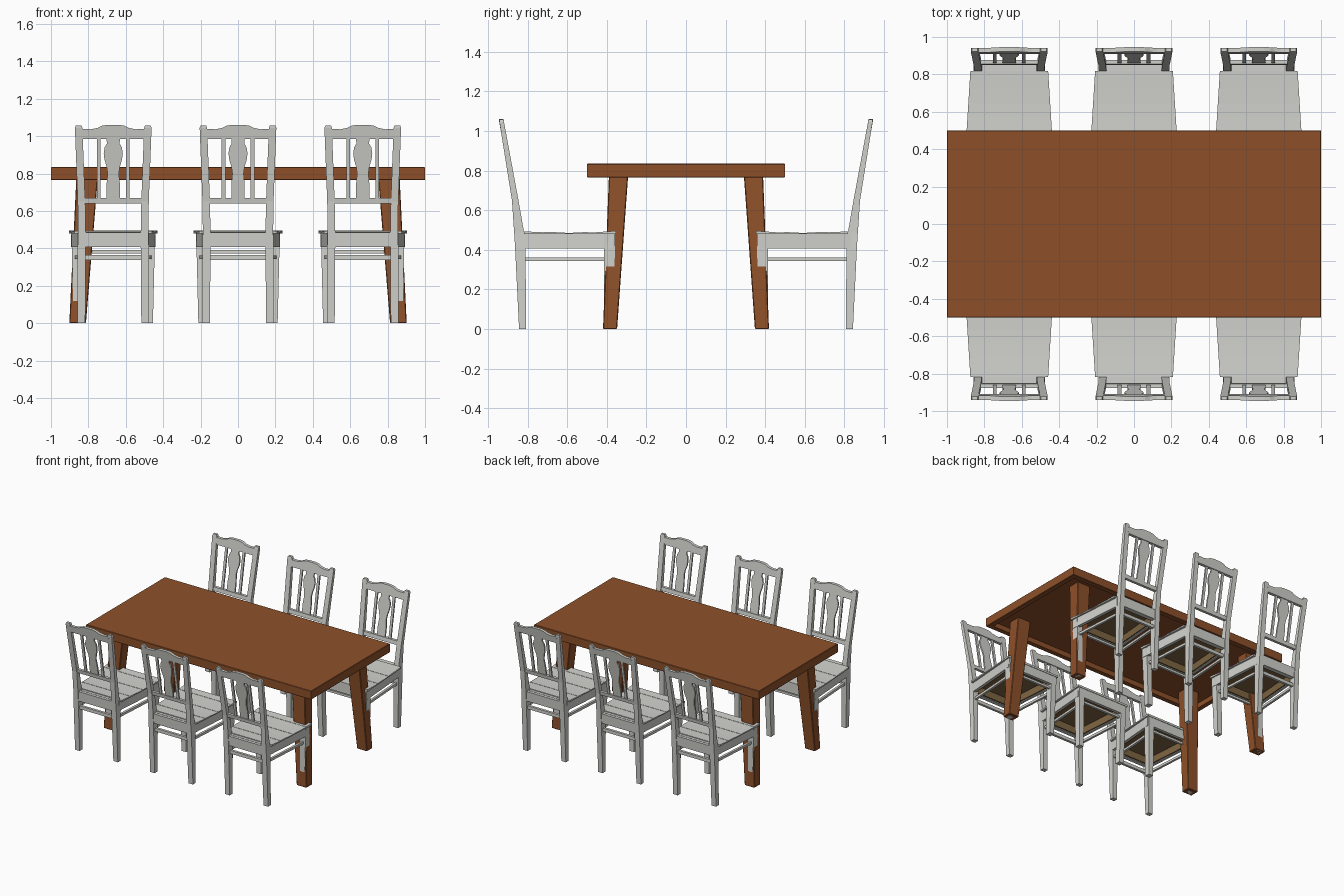
import bpy, bmesh, math

if "Cube" in bpy.data.objects:
    bpy.data.objects.remove(bpy.data.objects["Cube"])


def material(name, rgb):
    m = bpy.data.materials.new(name)
    m.diffuse_color = (*rgb, 1)
    m.use_nodes = True
    m.node_tree.nodes["Principled BSDF"].inputs["Base Color"].default_value = m.diffuse_color
    return m


WOOD = material("brown wood", (0.27, 0.081, 0.023))
GREY = material("pale grey paint", (0.64, 0.64, 0.61))
TAN = material("brown seat underside", (0.21, 0.13, 0.055))


def finish(bm, name, mat, bevel=0.0):
    bmesh.ops.recalc_face_normals(bm, faces=bm.faces)
    me = bpy.data.meshes.new(name)
    bm.to_mesh(me)
    bm.free()
    me.materials.append(mat)
    ob = bpy.data.objects.new(name, me)
    bpy.context.collection.objects.link(ob)
    if bevel:
        b = ob.modifiers.new("soft edges", 'BEVEL')
        b.width = bevel
        b.segments = 1
    return ob


def skin(bm, rings):
    """Join equal rings of points into a capped solid."""
    vs = [[bm.verts.new(p) for p in r] for r in rings]
    n = len(vs[0])
    for a, b in zip(vs, vs[1:]):
        for i in range(n):
            j = (i + 1) % n
            bm.faces.new((a[i], a[j], b[j], b[i]))
    bm.faces.new(vs[0][::-1])
    bm.faces.new(vs[-1])


def loft(name, mat, levels, bevel=0.0, sx=1, sy=1):
    """Solid from stacked rectangles (z, x0, x1, y0, y1)."""
    bm = bmesh.new()
    skin(bm, [[(sx * x, sy * y, z) for x, y in ((a, c), (b, c), (b, d), (a, d))]
              for z, a, b, c, d in levels])
    return finish(bm, name, mat, bevel)


def prism(name, mat, pts, z0, z1):
    """Flat outline in plan, raised from z0 to z1."""
    bm = bmesh.new()
    skin(bm, [[(x, y, z) for x, y in pts] for z in (z0, z1)])
    return finish(bm, name, mat)


def back_y(z):
    return -(0.863 + (z - 0.65) * 0.172)


def back_panel(name, pts, t):
    """Outline in (x, z) that follows the lean of the chair back."""
    bm = bmesh.new()
    skin(bm, [[(x, back_y(z) + s * t / 2, z) for x, z in pts] for s in (-1, 1)])
    return finish(bm, name, GREY)


# table top: one skin of rectangles runs over the outside, then up into the hollow
loft("table_top", WOOD, [(0.835, -0.997, 0.997, -0.497, 0.497), (0.832, -1, 1, -0.5, 0.5),
                         (0.768, -1, 1, -0.5, 0.5), (0.765, -0.997, 0.997, -0.497, 0.497),
                         (0.765, -0.96, 0.96, -0.46, 0.46), (0.805, -0.96, 0.96, -0.46, 0.46)])

# splayed table legs
for sx in (-1, 1):
    for sy in (-1, 1):
        loft("table_leg", WOOD, [(0, 0.813, 0.902, 0.348, 0.419),
                                 (0.806, 0.747, 0.863, 0.290, 0.388)], 0.004, sx, sy)

# one chair, facing +y, centred on x = 0
chair = []
for s in (-1, 1):
    chair.append(loft("rear_post", GREY, [
        (0, 0.150, 0.190, -0.843, -0.808), (0.41, 0.147, 0.190, -0.863, -0.810),
        (0.49, 0.147, 0.188, -0.868, -0.818), (0.65, 0.150, 0.190, -0.879, -0.846),
        (1.045, 0.165, 0.205, -0.942, -0.919), (1.057, 0.170, 0.200, -0.942, -0.922)], 0, s))
    chair.append(loft("front_leg", GREY, [
        (0, 0.172, 0.212, -0.415, -0.372), (0.41, 0.175, 0.222, -0.413, -0.358),
        (0.485, 0.175, 0.225, -0.413, -0.358)], 0, s))
    chair.append(prism("side_apron", GREY, [
        (s * 0.170, -0.83), (s * 0.190, -0.83), (s * 0.225, -0.37), (s * 0.205, -0.37)], 0.407, 0.485))
    chair.append(prism("apron_lining", TAN, [
        (s * 0.160, -0.82), (s * 0.172, -0.82), (s * 0.206, -0.37), (s * 0.194, -0.37)], 0.412, 0.475))
    chair.append(prism("side_stretcher", GREY, [
        (s * 0.160, -0.83), (s * 0.178, -0.83), (s * 0.207, -0.38), (s * 0.189, -0.38)], 0.343, 0.362))
    chair.append(back_panel("side_slat", [
        (s * 0.067, 0.66), (s * 0.087, 0.66), (s * 0.087, 1.0), (s * 0.067, 1.0)], 0.012))

chair.append(loft("front_apron", GREY, [(0.407, -0.2, 0.2, -0.378, -0.358),
                                        (0.485, -0.2, 0.2, -0.378, -0.358)]))
chair.append(loft("front_lining", TAN, [(0.412, -0.19, 0.19, -0.389, -0.377),
                                        (0.475, -0.19, 0.19, -0.389, -0.377)]))
chair.append(loft("rear_apron", GREY, [(0.407, -0.16, 0.16, -0.858, -0.825),
                                       (0.485, -0.16, 0.16, -0.862, -0.825)]))
chair.append(loft("rear_lining", TAN, [(0.412, -0.16, 0.16, -0.826, -0.814),
                                       (0.475, -0.16, 0.16, -0.826, -0.814)]))
chair.append(loft("rear_stretcher", GREY, [(0.338, -0.16, 0.16, -0.845, -0.825),
                                           (0.364, -0.16, 0.16, -0.845, -0.825)]))
chair.append(loft("front_stretcher", GREY, [(0.374, -0.19, 0.19, -0.393, -0.375),
                                            (0.392, -0.19, 0.19, -0.393, -0.375)]))

# seat: brown base board under slightly dished grey planks
chair.append(prism("seat_base", TAN, [(-0.17, -0.815), (0.17, -0.815), (0.205, -0.37), (-0.205, -0.37)],
                   0.468, 0.480))
chair.append(loft("seat_rear_edge", GREY, [(0.478, -0.16, 0.16, -0.840, -0.812),
                                           (0.487, -0.16, 0.16, -0.840, -0.812)]))
edges = [-0.818, -0.72, -0.645, -0.57, -0.495, -0.42, -0.354]
for i, (y0, y1) in enumerate(zip(edges, edges[1:])):
    bm = bmesh.new()
    rings = []
    for y in (y0, y1):
        u = (y + 0.818) / 0.464
        w = 0.208 + 0.029 * u
        top = 0.493 - 0.007 * math.sin(math.pi * u) + 0.002 * (i % 2)
        rings.append([(-w, y, 0.479), (w, y, 0.479), (w, y, top), (-w, y, top)])
    skin(bm, rings)
    chair.append(finish(bm, "seat_plank", GREY))

# crest rail, lower rail and vase-shaped splat
crest = [(0.172, 0.985), (0.172, 1.038), (0.12, 1.037), (0.085, 1.044),
         (0.06, 1.056), (0.03, 1.061)]
chair.append(back_panel("crest_rail", crest + [(-x, z) for x, z in crest[::-1]], 0.024))
chair.append(back_panel("lower_back_rail", [(-0.155, 0.64), (0.155, 0.64),
                                            (0.155, 0.67), (-0.155, 0.67)], 0.022))
vase = [(0.036, 0.66), (0.036, 0.74), (0.030, 0.80), (0.035, 0.835), (0.047, 0.875),
        (0.051, 0.91), (0.046, 0.94), (0.034, 0.96), (0.036, 0.99)]
chair.append(back_panel("vase_splat", vase + [(-x, z) for x, z in vase[::-1]], 0.012))

# join the parts and repeat the chair along both sides of the table
bpy.ops.object.select_all(action='DESELECT')
for ob in chair:
    ob.select_set(True)
bpy.context.view_layer.objects.active = chair[0]
bpy.ops.object.join()
first = bpy.context.view_layer.objects.active
first.name = "chair"
for cx in (-0.667, 0, 0.667):
    for turn in (0, math.pi):
        ob = first.copy()
        ob.location = (cx, 0, 0)
        ob.rotation_euler = (0, 0, turn)
        bpy.context.collection.objects.link(ob)
bpy.data.objects.remove(first)
